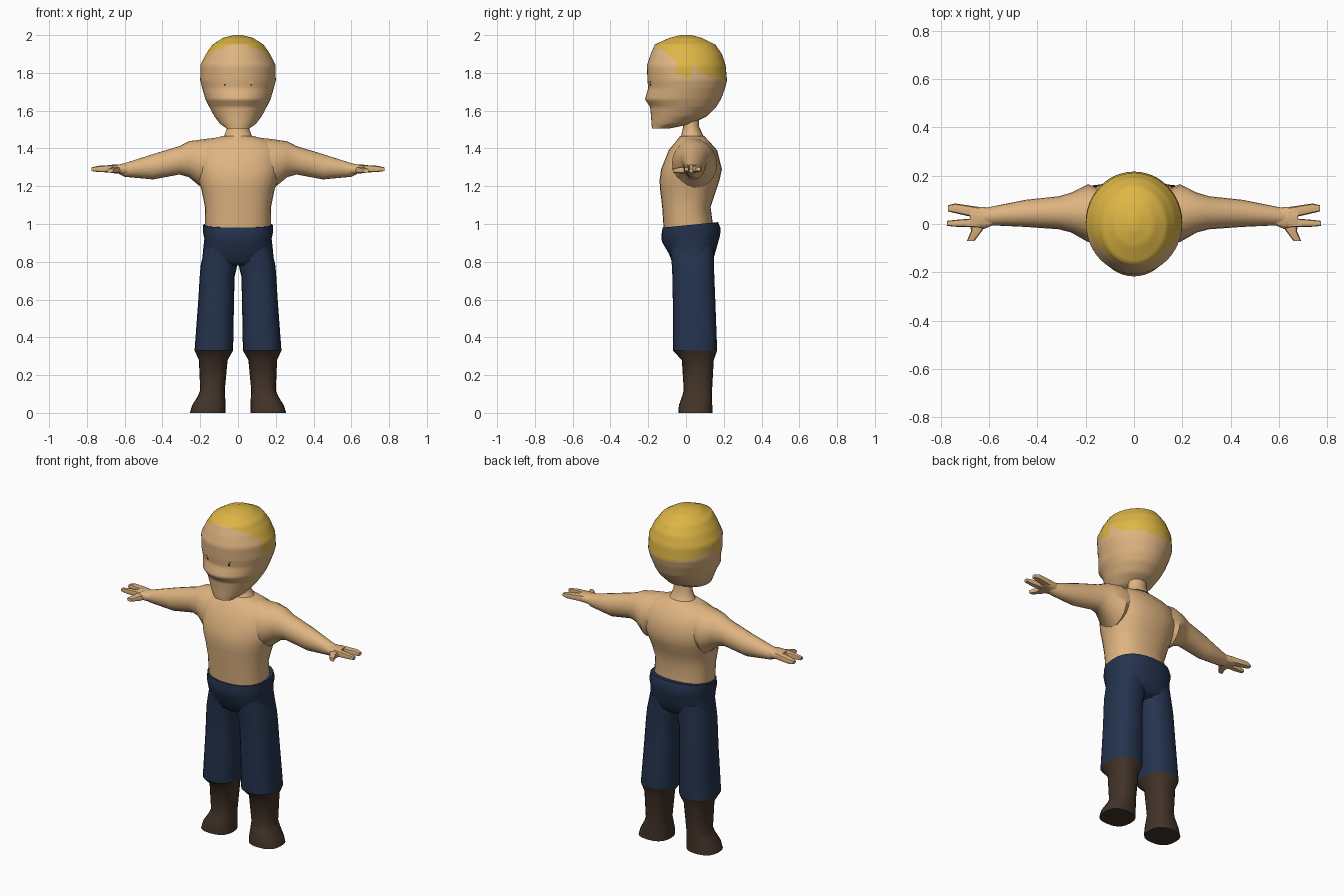
import bpy, bmesh, math
from mathutils import Vector
from mathutils.bvhtree import BVHTree

if "Cube" in bpy.data.objects:
    bpy.data.objects.remove(bpy.data.objects["Cube"])


def material(name, rgb):
    m = bpy.data.materials.new(name)
    m.diffuse_color = (*rgb, 1)
    m.use_nodes = True
    m.node_tree.nodes["Principled BSDF"].inputs["Base Color"].default_value = m.diffuse_color
    return m


SKIN = material("skin", (0.74, 0.46, 0.22))
HAIR = material("blond hair", (0.73, 0.47, 0.06))
DENIM = material("dark blue cloth", (0.018, 0.033, 0.075))
LEATHER = material("brown leather", (0.055, 0.033, 0.021))
DARK = material("dark eye", (0.015, 0.015, 0.02))


def loft(name, mat, axis, rings, n=20, power=2.0, steps=1, tilt=0.0, mirror=False):
    """Skin rings (t, a0, a1, b0, b1) of superellipses along one axis."""
    full = [rings[0]]
    for r, s in zip(rings, rings[1:]):
        for k in range(1, steps + 1):
            full.append([p + (q - p) * k / steps for p, q in zip(r, s)])
    bm = bmesh.new()
    loops = []
    for t, a0, a1, b0, b1 in full:
        loop = []
        for i in range(n):
            ang = 2 * math.pi * i / n
            c, s = math.cos(ang), math.sin(ang)
            a = (a0 + a1) / 2 + (a1 - a0) / 2 * math.copysign(abs(c) ** (2 / power), c)
            b = (b0 + b1) / 2 + (b1 - b0) / 2 * math.copysign(abs(s) ** (2 / power), s)
            x, y, z = {"x": (t, a, b), "y": (a, t, b), "z": (a, b, t)}[axis]
            loop.append(bm.verts.new((x, y, z + tilt * y)))
        loops.append(loop)
    for p, q in zip(loops, loops[1:]):
        for i in range(n):
            bm.faces.new((p[i], p[(i + 1) % n], q[(i + 1) % n], q[i]))
    bm.faces.new(loops[0])
    bm.faces.new(loops[-1])
    bmesh.ops.recalc_face_normals(bm, faces=bm.faces)
    return finish(name, mat, bm, mirror)


def finish(name, mat, bm, mirror=False):
    me = bpy.data.meshes.new(name)
    bm.to_mesh(me)
    bm.free()
    me.materials.append(mat)
    ob = bpy.data.objects.new(name, me)
    bpy.context.collection.objects.link(ob)
    if mirror:
        ob.modifiers.new("mirror", "MIRROR").use_clip = False
    return ob


def sym(rows):
    """Rings centred on x = 0: (z, half width, front, back)."""
    return [(z, -h, h, f, b) for z, h, f, b in rows]


# Head
head = loft("head", SKIN, "z", sym([
    (2.0, .02, -.03, .03), (1.985, .08, -.09, .085), (1.95, .135, -.165, .155),
    (1.90, .17, -.187, .19), (1.84, .199, -.207, .21), (1.76, .2, -.204, .217),
    (1.72, .19, -.2, .207), (1.66, .172, -.217, .185), (1.62, .152, -.19, .16),
    (1.57, .125, -.185, .11), (1.53, .095, -.183, .03), (1.505, .06, -.18, -.09)]),
    n=48, steps=5)

# Hair: faces above a hairline given as height over depth, with sideburns
HAIRLINE = [(-.25, 1.955), (-.165, 1.95), (-.1, 1.905), (-.045, 1.865), (-.04, 1.80),
            (-.01, 1.775), (.02, 1.78), (.035, 1.85), (.07, 1.81), (.12, 1.775), (.3, 1.76)]


def hairline(y):
    for (y0, z0), (y1, z1) in zip(HAIRLINE, HAIRLINE[1:]):
        if y <= y1:
            return z0 + (z1 - z0) * (y - y0) / (y1 - y0)
    return HAIRLINE[-1][1]


head.data.materials.append(HAIR)
for f in head.data.polygons:
    f.material_index = int(f.center.z > hairline(f.center.y))

# Eyes and brows: tiny plates set on the face surface
bm = bmesh.new()
bm.from_mesh(head.data)
face = BVHTree.FromBMesh(bm)
bm.free()
for name, mat, z, w, h in (("eye", DARK, 1.737, .010, .010), ("brow", HAIR, 1.752, .018, .007)):
    bm = bmesh.new()
    hit = face.ray_cast(Vector((.07, -1, z)), Vector((0, 1, 0)))[0]
    bmesh.ops.create_cube(bm, size=1)
    bmesh.ops.scale(bm, vec=(w, .006, h), verts=bm.verts)
    bmesh.ops.translate(bm, vec=hit, verts=bm.verts)
    finish(name, mat, bm, mirror=True)

# Neck and torso
loft("neck", SKIN, "z", sym([
    (1.44, .10, -.045, .11), (1.47, .072, -.025, .09), (1.515, .055, -.015, .07),
    (1.57, .06, -.02, .07)]))
loft("torso", SKIN, "z", sym([
    (.95, .17, -.115, .14), (1.0, .174, -.12, .142), (1.09, .175, -.126, .13),
    (1.18, .193, -.137, .16), (1.23, .21, -.14, .177), (1.29, .225, -.132, .19),
    (1.39, .225, -.092, .165), (1.435, .18, -.055, .125), (1.467, .08, -.03, .095)]),
    n=28, power=2.3)

# Arms with hands: palm, two broad fingers and a thumb
loft("arm", SKIN, "x", [
    (.06, -.06, .11, 1.25, 1.464), (.19, -.075, .165, 1.19, 1.448), (.26, -.035, .13, 1.248, 1.438),
    (.31, -.022, .115, 1.262, 1.412), (.45, -.012, .1, 1.236, 1.37), (.6, -.005, .07, 1.25, 1.322),
    (.63, -.003, .06, 1.265, 1.315)], mirror=True)
loft("palm", SKIN, "x", [
    (.58, -.003, .065, 1.26, 1.316), (.62, -.02, .07, 1.265, 1.316), (.68, -.012, .073, 1.272, 1.313)],
    n=12, power=3, mirror=True)
loft("outer_finger", SKIN, "x", [
    (.64, .022, .07, 1.272, 1.314), (.74, .045, .085, 1.275, 1.308), (.77, .052, .078, 1.28, 1.3)],
    n=8, power=3, mirror=True)
loft("inner_finger", SKIN, "x", [
    (.64, -.014, .025, 1.272, 1.314), (.73, -.012, .018, 1.275, 1.308), (.775, -.008, .013, 1.28, 1.3)],
    n=8, power=3, mirror=True)
loft("thumb", SKIN, "y", [
    (.02, .6, .68, 1.268, 1.305), (-.03, .63, .675, 1.268, 1.302), (-.07, .66, .692, 1.272, 1.293)],
    n=8, power=3, mirror=True)

# Trousers: hips with a waistline rising to the back, and legs
loft("trouser_hips", DENIM, "z", sym([
    (.785, .15, -.05, .12), (.81, .188, -.075, .148), (.85, .186, -.09, .16), (.92, .178, -.128, .18),
    (.955, .186, -.13, .184), (.993, .184, -.124, .17)]), n=28, power=2.4, tilt=.1)
loft("trouser_leg", DENIM, "z", [
    (.88, .0, .175, -.085, .15), (.78, .004, .198, -.075, .148), (.72, .018, .203, -.072, .15),
    (.6, .021, .21, -.07, .155), (.33, .026, .23, -.07, .165)], power=2.5, mirror=True)

# Boots, toes turned outwards
loft("boot", LEATHER, "z", [
    (.33, .026, .23, -.07, .165), (.28, .055, .207, -.022, .147), (.12, .07, .2, -.012, .138),
    (.09, .068, .212, -.02, .138), (.04, .066, .243, -.038, .139), (0, .065, .255, -.04, .14)],
    power=2.5, mirror=True)

# Smooth shading with sharp rims
for ob in bpy.context.collection.objects:
    ob.select_set(True)
bpy.context.view_layer.objects.active = head
bpy.ops.object.shade_smooth_by_angle(angle=math.radians(50))
